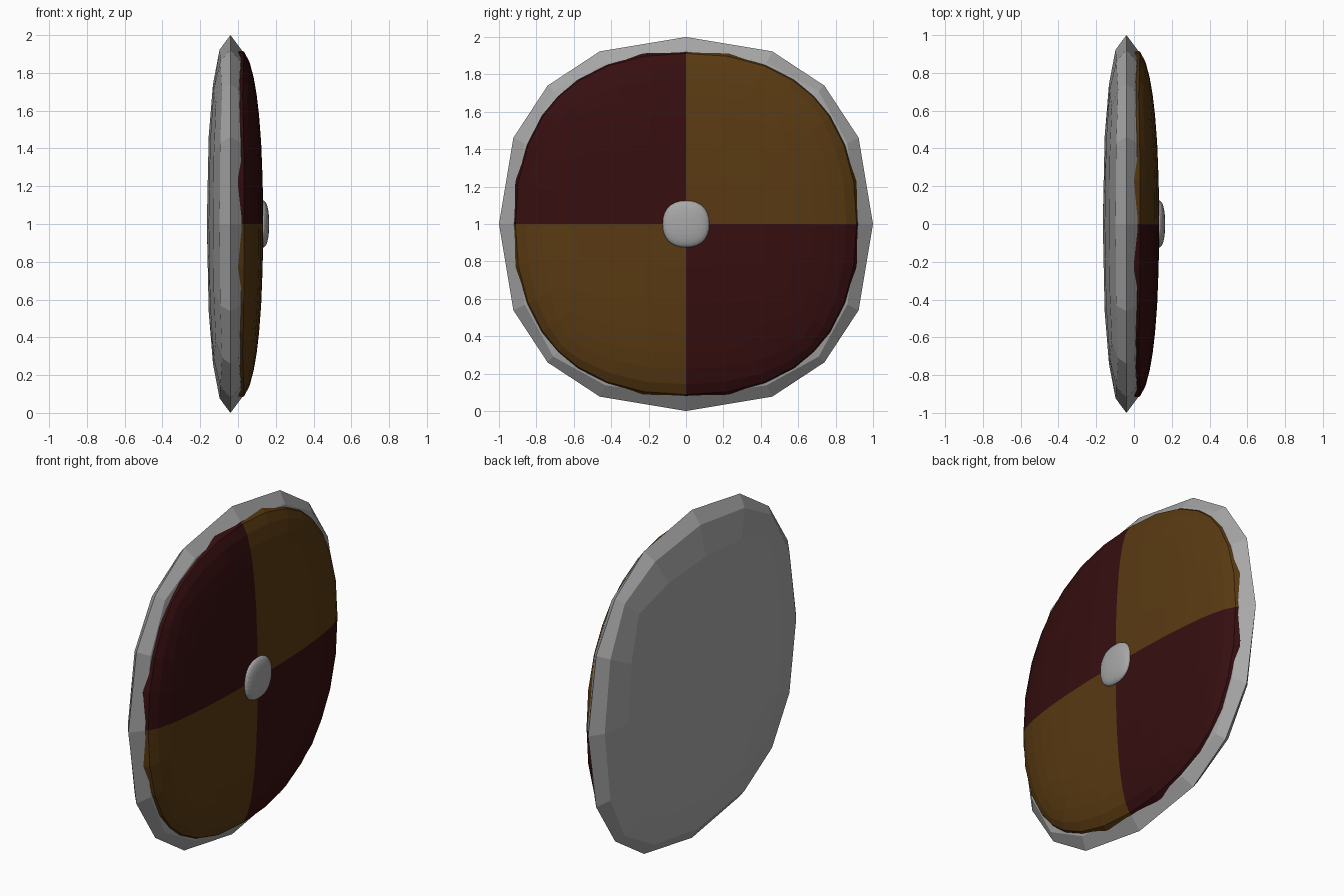
import bpy
import bmesh

if "Cube" in bpy.data.objects:
    bpy.data.objects.remove(bpy.data.objects["Cube"])


def material(name, rgb):
    mat = bpy.data.materials.new(name)
    mat.diffuse_color = (*rgb, 1.0)
    mat.use_nodes = True
    mat.node_tree.nodes["Principled BSDF"].inputs["Base Color"].default_value = mat.diffuse_color
    return mat


def rounded_disc(name, cuts, center_x, half_thickness, half_width, mats, p=2.3):
    """Gridded cube inflated to a squarish ball, then flattened along x."""
    bm = bmesh.new()
    bmesh.ops.create_cube(bm, size=2)
    bmesh.ops.subdivide_edges(bm, edges=bm.edges[:], cuts=cuts, use_grid_fill=True)
    for v in bm.verts:
        v.co /= sum(abs(c) ** p for c in v.co) ** (1 / p)
        v.co.x *= half_thickness
        v.co.y *= half_width
        v.co.z *= half_width
    mesh = bpy.data.meshes.new(name)
    bm.to_mesh(mesh)
    bm.free()
    for mat in mats:
        mesh.materials.append(mat)
    obj = bpy.data.objects.new(name, mesh)
    obj.location = (center_x, 0, 1)
    bpy.context.collection.objects.link(obj)
    return obj


steel = material("steel", (0.39, 0.39, 0.39))
maroon = material("maroon", (0.037, 0.0045, 0.005))
gold = material("gold", (0.1, 0.042, 0.006))

# Grey faceted backing that shows as the rim
rounded_disc("shield_back", 3, -0.04, 0.125, 1.0, [steel])

# Quartered front face: gold and maroon in opposite quadrants
face = rounded_disc("shield_face", 7, 0.0, 0.133, 0.928, [maroon, gold])
for poly in face.data.polygons:
    poly.material_index = 1 if poly.center.y * poly.center.z > 0 else 0

# Central boss
rounded_disc("shield_boss", 7, 0.13, 0.035, 0.125, [steel])
